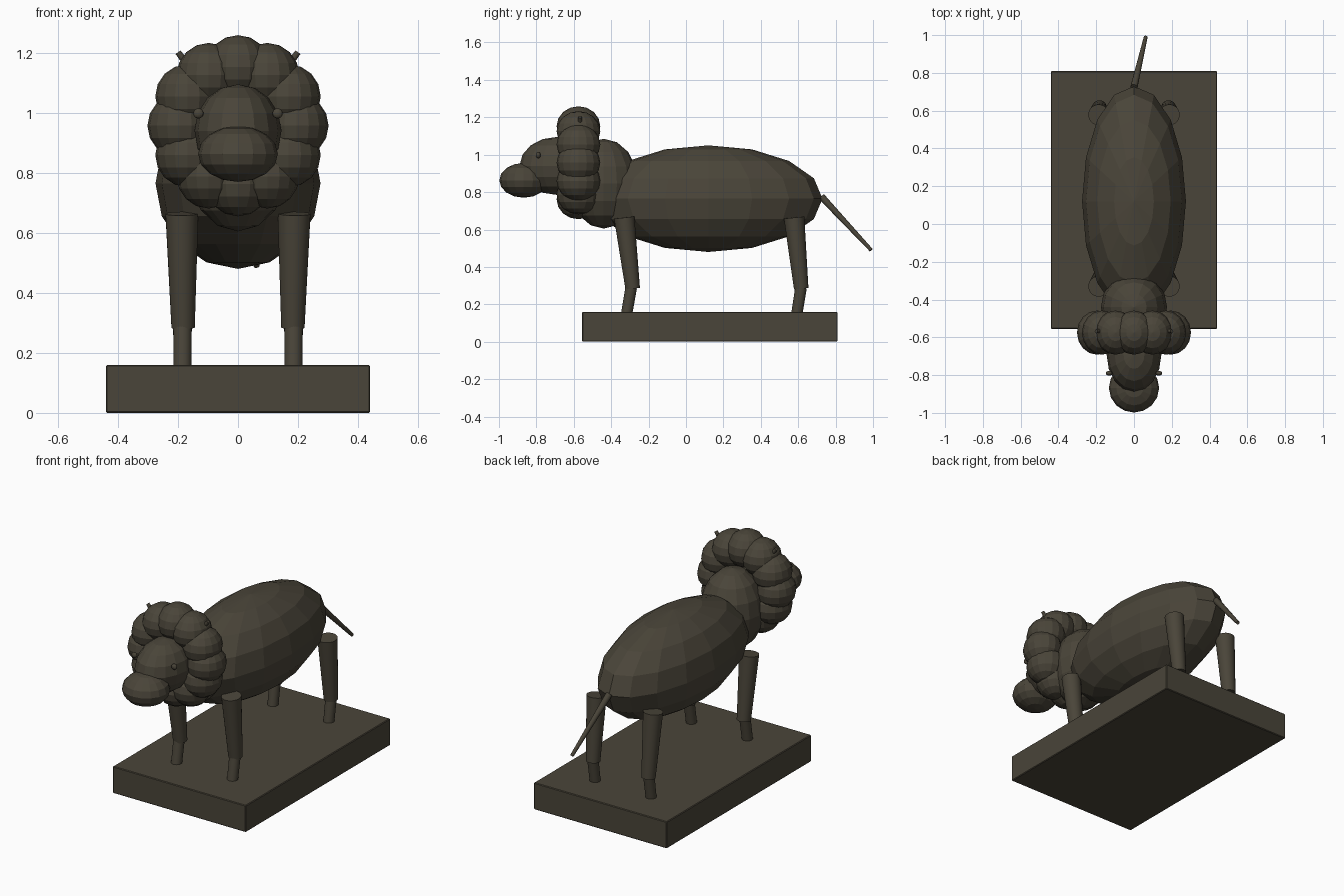
import bpy, math
from mathutils import Vector

if "Cube" in bpy.data.objects:
    bpy.data.objects.remove(bpy.data.objects["Cube"])

stone = bpy.data.materials.new("dark_stone")
stone.diffuse_color = (0.068, 0.059, 0.041, 1)
stone.use_nodes = True
stone.node_tree.nodes["Principled BSDF"].inputs["Base Color"].default_value = stone.diffuse_color


def finish(name):
    ob = bpy.context.object
    ob.name = name
    ob.data.materials.append(stone)
    return ob


def ellipsoid(name, center, radii, segments=16, rings=8):
    bpy.ops.mesh.primitive_uv_sphere_add(segments=segments, ring_count=rings,
                                         radius=1, location=center)
    bpy.context.object.scale = radii
    return finish(name)


def rod(name, start, end, r_start, r_end, sides=24):
    a, b = Vector(start), Vector(end)
    bpy.ops.mesh.primitive_cone_add(vertices=sides, radius1=r_start, radius2=r_end,
                                    depth=(b - a).length, location=(a + b) / 2)
    bpy.context.object.rotation_euler = (b - a).to_track_quat('Z', 'Y').to_euler()
    ob = finish(name)
    bpy.ops.object.shade_smooth_by_angle(angle=math.radians(40))
    return ob


# Plinth with a fine edge bevel
bpy.ops.mesh.primitive_cube_add(size=1, location=(0, 0.1275, 0.08))
bpy.context.object.scale = (0.88, 1.365, 0.16)
bpy.ops.object.transform_apply(location=False, rotation=False, scale=True)
plinth = finish("plinth")
bevel = plinth.modifiers.new("edge", 'BEVEL')
bevel.width = 0.004

# Torso, neck, head and muzzle
ellipsoid("torso", (0, 0.12, 0.765), (0.275, 0.61, 0.285))
ellipsoid("neck", (0, -0.44, 0.845), (0.175, 0.185, 0.24))
ellipsoid("head", (0, -0.69, 0.94), (0.145, 0.20, 0.155))
ellipsoid("muzzle", (0, -0.868, 0.863), (0.133, 0.13, 0.093))

# Mane: a ring of tufts around the head
for i in range(12):
    a = math.tau * i / 12
    ellipsoid(f"mane_tuft_{i + 1}",
              (0.195 * math.sin(a), -0.575, 0.957 + 0.195 * math.cos(a)),
              (0.107, 0.117, 0.107))

# Paired parts: eyes, ears and legs
for side, s in (("left", 1), ("right", -1)):
    ellipsoid(f"eye_{side}", (s * 0.132, -0.79, 0.998), (0.017, 0.013, 0.017))
    rod(f"ear_{side}", (s * 0.165, -0.567, 1.155), (s * 0.2, -0.567, 1.202), 0.012, 0.01, 10)
    for part, top, knee, ankle, foot in (("front", -0.33, -0.285, -0.293, -0.318),
                                         ("hind", 0.578, 0.616, 0.615, 0.592)):
        rod(f"{part}_upper_leg_{side}", (s * 0.183, knee, 0.284), (s * 0.187, top, 0.664),
            0.039, 0.055)
        rod(f"{part}_lower_leg_{side}", (s * 0.185, foot, 0.145), (s * 0.185, ankle, 0.29),
            0.03, 0.031)

# Tail
rod("tail", (0, 0.725, 0.775), (0.062, 0.99, 0.49), 0.019, 0.01, 12)
